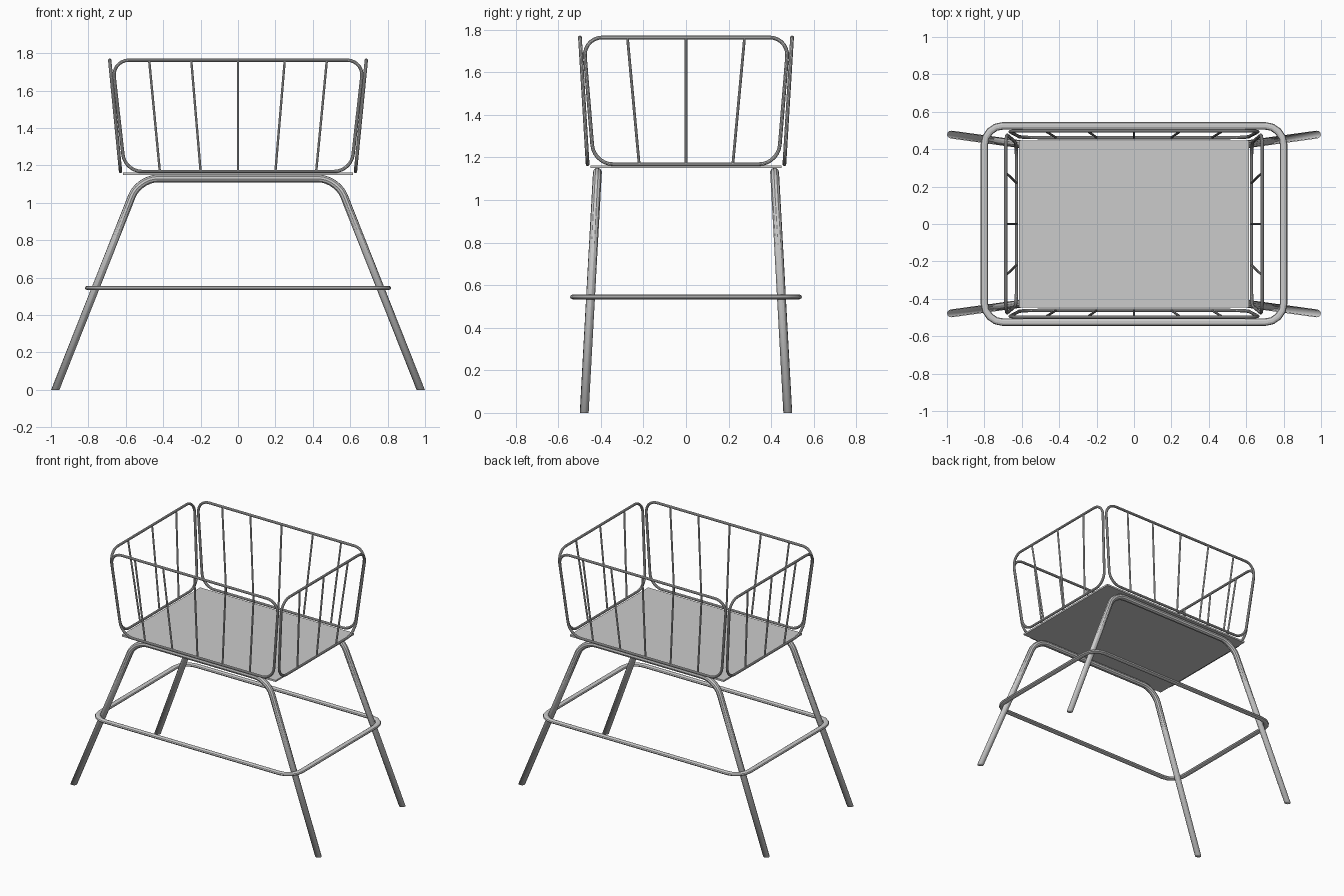
import bpy, bmesh
from mathutils import Vector, Matrix
from mathutils.geometry import interpolate_bezier

cube = bpy.data.objects.get("Cube")
if cube:
    bpy.data.objects.remove(cube, do_unlink=True)

steel = bpy.data.materials.new("grey_steel")
steel.use_nodes = True
GREY = (0.6, 0.6, 0.6, 1)
steel.diffuse_color = GREY
steel.node_tree.nodes["Principled BSDF"].inputs["Base Color"].default_value = GREY


def add_object(name, mesh):
    obj = bpy.data.objects.new(name, mesh)
    bpy.context.collection.objects.link(obj)
    mesh.materials.clear()
    mesh.materials.append(steel)
    bpy.ops.object.select_all(action='DESELECT')
    obj.select_set(True)
    bpy.context.view_layer.objects.active = obj
    bpy.ops.object.shade_smooth_by_angle()
    return obj


def rounded(corners, cut, closed, steps=6):
    """Path through the corners, each one replaced by an arc."""
    corners = [Vector(c) for c in corners]
    path = []
    for i, c in enumerate(corners):
        if not closed and i in (0, len(corners) - 1):
            path.append(c)
            continue
        before = (corners[i - 1] - c).normalized() * cut
        after = (corners[(i + 1) % len(corners)] - c).normalized() * cut
        path += interpolate_bezier(c + before, c + before * 0.45,
                                   c + after * 0.45, c + after, steps)
    return path


def tube(name, paths, closed):
    """One mesh from a list of (path, radius)."""
    bm = bmesh.new()
    for i, (path, radius) in enumerate(paths):
        curve = bpy.data.curves.new(name, 'CURVE')
        curve.dimensions = '3D'
        curve.bevel_depth = radius
        curve.bevel_resolution = 3
        curve.use_fill_caps = True
        spline = curve.splines.new('POLY')
        spline.points.add(len(path) - 1)
        for point, co in zip(spline.points, path):
            point.co = (*co, 1)
        spline.use_cyclic_u = closed and i == 0
        helper = bpy.data.objects.new(name, curve)
        bm.from_mesh(bpy.data.meshes.new_from_object(helper))
        bpy.data.objects.remove(helper)
    bmesh.ops.remove_doubles(bm, verts=bm.verts, dist=0.0002)
    mesh = bpy.data.meshes.new(name)
    bm.to_mesh(mesh)
    bm.free()
    return add_object(name, mesh)


# Leg frames: bent tube with feet trimmed flat on the ground
def leg_frame(name, side):
    foot, top = Vector((0.977, 0.478 * side, 0)), Vector((0.53, 0.416 * side, 1.13))
    foot += (foot - top) * 0.05
    mirror = Matrix.Scale(-1, 3, (1, 0, 0))
    path = rounded([mirror @ foot, mirror @ top, top, foot], 0.1, False, 8)
    obj = tube(name, [(path, 0.021)], False)
    bm = bmesh.new()
    bm.from_mesh(obj.data)
    cut = bmesh.ops.bisect_plane(bm, geom=bm.verts[:] + bm.edges[:] + bm.faces[:],
                                 plane_co=(0, 0, 0), plane_no=(0, 0, -1), clear_outer=True)
    bmesh.ops.holes_fill(bm, edges=[e for e in bm.edges if e.is_boundary])
    bm.to_mesh(obj.data)
    bm.free()


leg_frame("front_leg_frame", -1)
leg_frame("back_leg_frame", 1)

# Foot rail: flattened tube loop around the legs
rail_corners = [(x, y, 0) for x, y in ((-0.8, -0.525), (0.8, -0.525), (0.8, 0.525), (-0.8, 0.525))]
rail = tube("foot_rail", [(rounded(rail_corners, 0.1, True, 5), 0.02)], True)
rail.data.transform(Matrix.Translation((0, 0, 0.545)) @ Matrix.Scale(0.62, 4, (0, 0, 1)))

# Seat plate
bm = bmesh.new()
bmesh.ops.create_cube(bm, size=1, matrix=Matrix.Translation((0, 0, 1.156))
                      @ Matrix.Diagonal((1.23, 0.895, 0.012, 1)))
seat_mesh = bpy.data.meshes.new("seat")
bm.to_mesh(seat_mesh)
bm.free()
add_object("seat", seat_mesh)

# Wire panels: leaning rounded frames with upright spindles
LOW, HIGH = 1.168, 1.763


def panel(name, turn, half_low, half_high, out_low, out_high, spindles):
    frame = [(-half_low, -out_low, LOW), (half_low, -out_low, LOW),
             (half_high, -out_high, HIGH), (-half_high, -out_high, HIGH)]
    paths = [(rounded(frame, 0.09, True, 8), 0.009)]
    for low, high in spindles:
        paths.append(([(low, -out_low, LOW), (high, -out_high, HIGH)], 0.0065))
    obj = tube(name, paths, True)
    obj.data.transform(Matrix.Rotation(turn * 1.570796, 4, 'Z'))


long_spindles = [(-0.418, -0.475), (-0.2, -0.25), (0, 0), (0.2, 0.25), (0.418, 0.475)]
short_spindles = [(-0.22, -0.275), (0, 0), (0.22, 0.275)]
for name, turn in (("front_panel", 0), ("back_panel", 2)):
    panel(name, turn, 0.605, 0.672, 0.462, 0.498, long_spindles)
for name, turn in (("left_panel", 1), ("right_panel", 3)):
    panel(name, turn, 0.433, 0.482, 0.628, 0.686, short_spindles)
